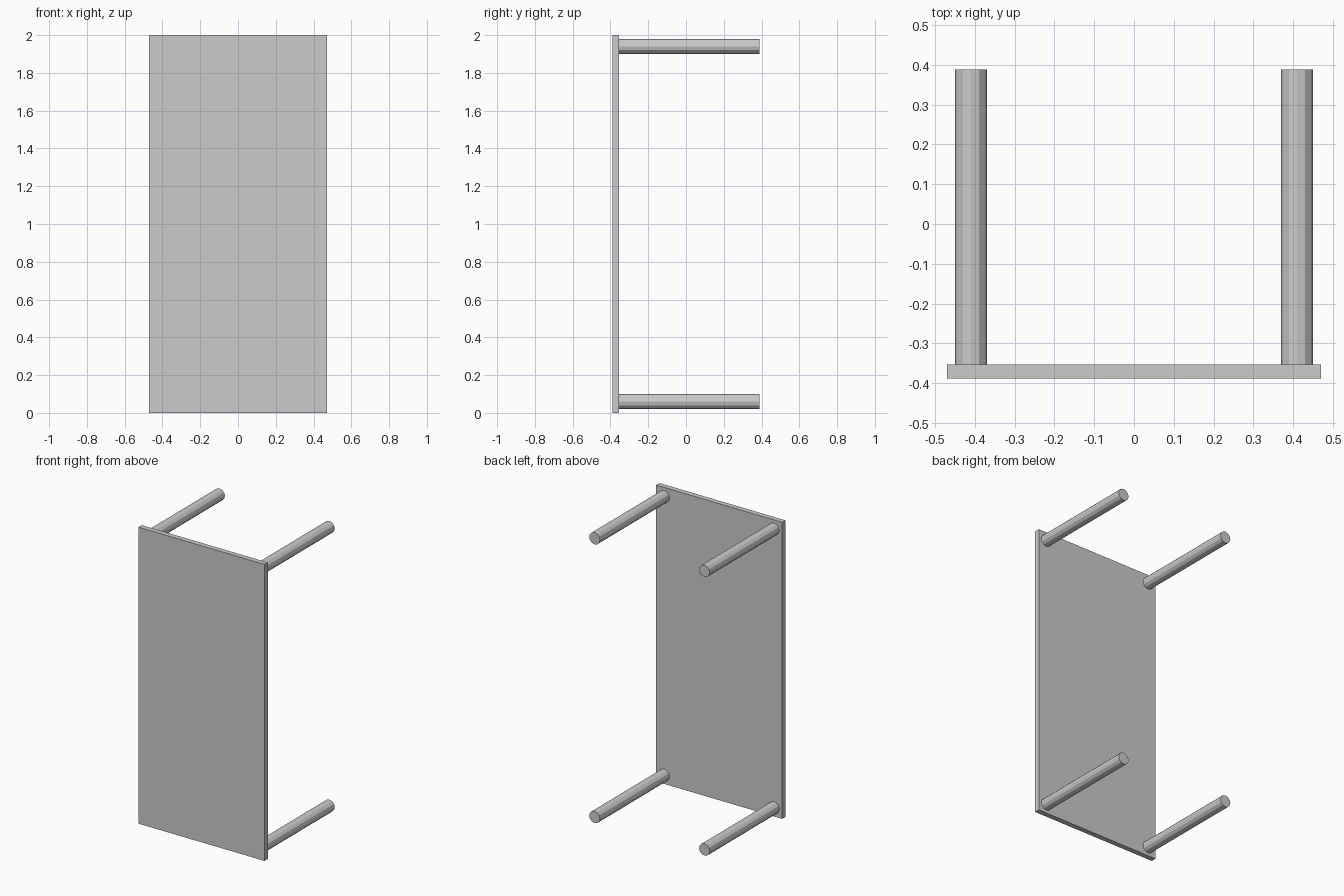
import bpy
from math import radians

if "Cube" in bpy.data.objects:
    bpy.data.objects.remove(bpy.data.objects["Cube"])

WIDTH, HEIGHT, THICK = 0.94, 2.0, 0.035
FRONT, BACK = -0.389, 0.389
LEG_R, LEG_X, LEG_Z = 0.04, 0.41, 0.88  # leg offsets from the panel centre

# Table top, standing on its short edge
bpy.ops.mesh.primitive_cube_add(size=1, location=(0, FRONT + THICK / 2, HEIGHT / 2))
top = bpy.context.object
top.name = "table_top"
top.scale = (WIDTH, THICK, HEIGHT)
bpy.ops.object.transform_apply(location=False, rotation=False, scale=True)


# Twelve-sided leg pointing backwards from the top
def add_leg(name, x, z):
    start = FRONT + THICK
    bpy.ops.mesh.primitive_cylinder_add(
        vertices=12, radius=LEG_R, depth=BACK - start,
        location=(x, (start + BACK) / 2, z), rotation=(radians(90), 0, 0))
    bpy.context.object.name = name


# One leg per corner
for side, sx in (("left", -1), ("right", 1)):
    for level, sz in (("lower", -1), ("upper", 1)):
        add_leg(f"{level}_{side}_leg", sx * LEG_X, HEIGHT / 2 + sz * LEG_Z * 0.94 / 0.88)
